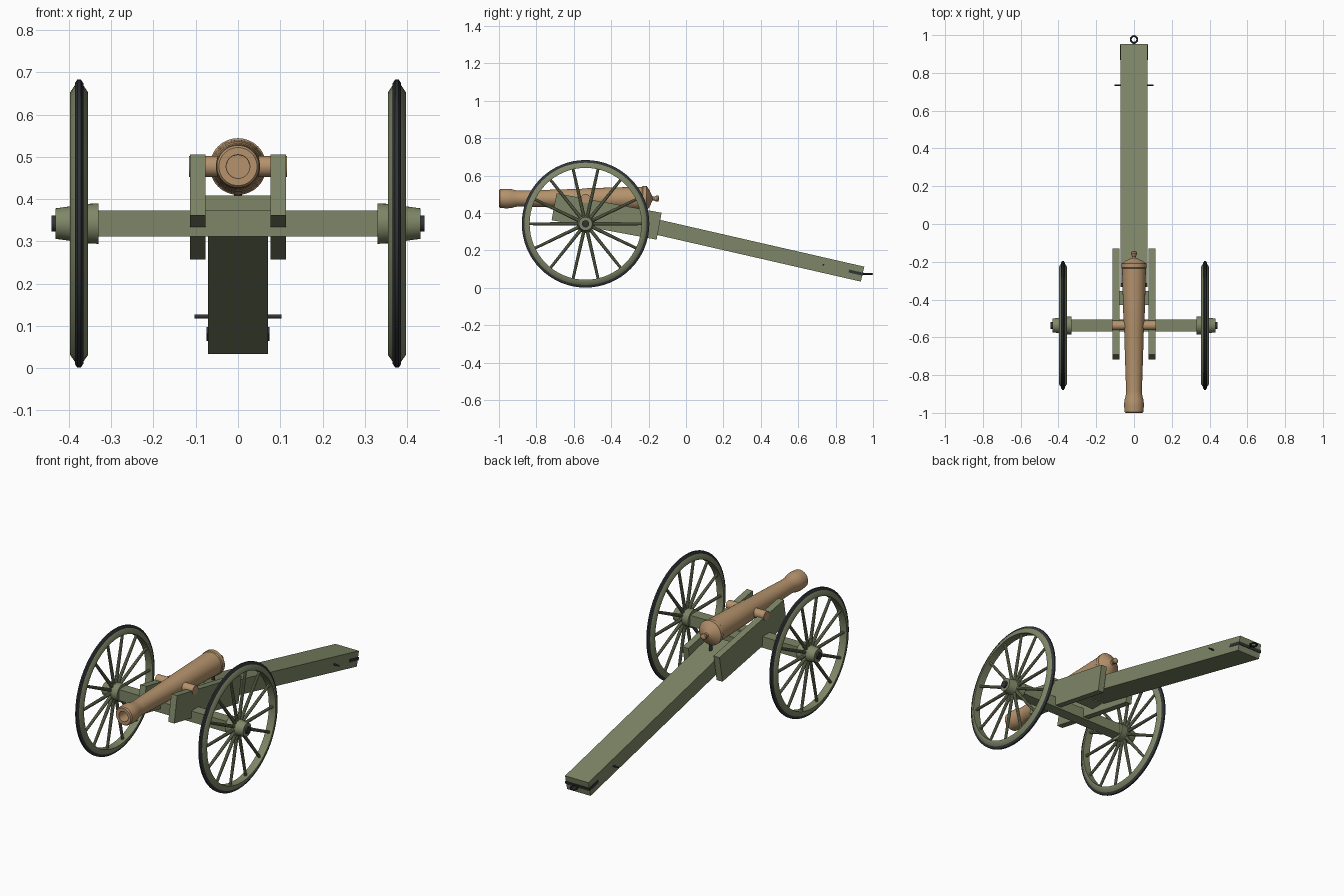
import bpy, bmesh
from math import pi, cos, sin, radians
from mathutils import Matrix, Vector

if "Cube" in bpy.data.objects:
    bpy.data.objects.remove(bpy.data.objects["Cube"])


def material(name, rgb):
    m = bpy.data.materials.new(name)
    m.diffuse_color = (*rgb, 1)
    m.use_nodes = True
    m.node_tree.nodes["Principled BSDF"].inputs["Base Color"].default_value = m.diffuse_color
    return m


GREEN = material("painted_wood", (0.21, 0.24, 0.135))
BRONZE = material("bronze", (0.46, 0.29, 0.15))
IRON = material("iron", (0.03, 0.033, 0.038))


def finish(bm, name, mat, smooth=True):
    bmesh.ops.remove_doubles(bm, verts=bm.verts, dist=1e-5)
    bmesh.ops.recalc_face_normals(bm, faces=bm.faces)
    me = bpy.data.meshes.new(name)
    bm.to_mesh(me)
    bm.free()
    ob = bpy.data.objects.new(name, me)
    bpy.context.collection.objects.link(ob)
    me.materials.append(mat)
    if smooth:
        bpy.ops.object.select_all(action='DESELECT')
        ob.select_set(True)
        bpy.context.view_layer.objects.active = ob
        bpy.ops.object.shade_smooth_by_angle(angle=radians(35))
    return ob


def lathe(name, profile, center, axis, mat, n=32, closed=False):
    """Spin (along, radius) points around the x, y or z axis through center."""
    bm = bmesh.new()
    rings = []
    for t, r in profile:
        ring = []
        for i in range(n):
            u, v = r * cos(2 * pi * i / n), r * sin(2 * pi * i / n)
            p = {'x': (t, u, v), 'y': (u, t, v), 'z': (u, v, t)}[axis]
            ring.append(bm.verts.new(Vector(p) + Vector(center)))
        rings.append(ring)
    pairs = list(zip(rings, rings[1:]))
    if closed:
        pairs.append((rings[-1], rings[0]))
    for a, b in pairs:
        for i in range(n):
            j = (i + 1) % n
            bm.faces.new((a[i], a[j], b[j], b[i]))
    return finish(bm, name, mat)


def rod(name, a, b, r, center, axis, mat, n=16):
    return lathe(name, [(a, 0), (a, r), (b, r), (b, 0)], center, axis, mat, n)


def box(name, x, y, z, mat, frame=Matrix()):
    bm = bmesh.new()
    bmesh.ops.create_cube(bm, size=1)
    for v in bm.verts:
        p = [lo + (hi - lo) * (c + 0.5) for c, (lo, hi) in zip(v.co, (x, y, z))]
        v.co = frame @ Vector(p)
    return finish(bm, name, mat, False)


WY, WZ = -0.537, 0.342   # wheel centre
BZ = 0.477               # barrel axis height

# Barrel with muzzle swell, bore, base ring and knob
lathe("barrel", [
    (-0.80, 0), (-0.80, 0.027), (-1.0, 0.028), (-1.0, 0.045), (-0.994, 0.05),
    (-0.96, 0.0525), (-0.935, 0.051), (-0.91, 0.044), (-0.88, 0.042),
    (-0.70, 0.048), (-0.56, 0.052), (-0.535, 0.055), (-0.40, 0.059),
    (-0.235, 0.063), (-0.23, 0.067), (-0.21, 0.067), (-0.206, 0.06),
    (-0.195, 0.045), (-0.186, 0.025), (-0.18, 0.012), (-0.171, 0.010),
    (-0.163, 0.014), (-0.155, 0.017), (-0.148, 0.015), (-0.144, 0.008),
    (-0.143, 0)], (0, 0, BZ), 'y', BRONZE, 48)
rod("trunnions", -0.116, 0.116, 0.025, (0, WY, BZ), 'x', BRONZE, 24)

# Axle beam and iron axle arms
box("axle_beam", (-0.335, 0.335), (WY - 0.031, WY + 0.031), (0.312, 0.373), GREEN)
rod("axle_arms", -0.441, 0.441, 0.019, (0, WY, WZ), 'x', IRON, 20)

# Cheeks, sloping down to the rear
cheek = Matrix.Translation((0, -0.692, 0.505)) @ Matrix.Rotation(radians(-10.5), 4, 'X')
for s, side in ((-1, "left"), (1, "right")):
    box(side + "_cheek", sorted((s * 0.077, s * 0.113)), (0, 0.571), (-0.146, 0), GREEN, cheek)
box("transom", (-0.078, 0.078), (-0.43, -0.355), (0.335, 0.408), GREEN)

# Trail beam; local y runs back from the front end to the tail
trail = Matrix.Translation((0, 0.944, 0.073)) @ Matrix.Rotation(radians(-12.9), 4, 'X')
box("trail", (-0.0715, 0.0715), (-1.30, 0), (-0.041, 0.041), GREEN, trail)

# Tail ironwork: cross pin, strap around the end, towing ring
rod("tail_cross_pin", -0.103, 0.103, 0.0045, (0, 0.735, 0.122), 'x', IRON, 12)
for s, side in ((-1, "left"), (1, "right")):
    box(side + "_tail_strap", sorted((s * 0.07, s * 0.0745)), (-0.075, 0.004),
        (-0.008, 0.008), IRON, trail)
box("tail_strap_end", (-0.0745, 0.0745), (-0.002, 0.004), (-0.008, 0.008), IRON, trail)
lathe("towing_ring", [(0.005 * sin(a * pi / 4), 0.0175 + 0.005 * cos(a * pi / 4))
                      for a in range(8)], (0, 0.977, 0.074), 'z', IRON, 24, True)
rod("towing_ring_shank", 0.935, 0.961, 0.005, (0, 0, 0.074), 'y', IRON, 10)

# Elevating screw under the breech
rod("elevating_screw", 0.33, 0.425, 0.009, (0, -0.215, 0), 'z', IRON, 16)

# Wheels
for s, side in ((-1, "left"), (1, "right")):
    c = (s * 0.376, WY, WZ)
    lathe(side + "_felloe", [(-0.021, 0.299), (0.021, 0.299), (0.021, 0.311),
                             (0.010, 0.327), (-0.010, 0.327), (-0.021, 0.311)],
          c, 'x', GREEN, 64, True)
    lathe(side + "_tyre", [(-0.010, 0.318), (0.010, 0.318), (0.010, 0.332),
                           (0.004, 0.341), (-0.004, 0.341), (-0.010, 0.332)],
          c, 'x', IRON, 64, True)
    lathe(side + "_hub", [(s * t, r) for t, r in (
        (-0.046, 0), (-0.046, 0.048), (-0.01, 0.046), (0.02, 0.041),
        (0.056, 0.036), (0.056, 0))], c, 'x', GREEN, 32)
    bm = bmesh.new()
    for i in range(14):
        m = (Matrix.Translation(c) @ Matrix.Rotation(2 * pi * i / 14 + pi / 2, 4, 'X')
             @ Matrix.Translation((0, 0, 0.17)))
        bmesh.ops.create_cone(bm, cap_ends=True, segments=10, radius1=0.0095,
                              radius2=0.0075, depth=0.27, matrix=m)
    finish(bm, side + "_spokes", GREEN)
